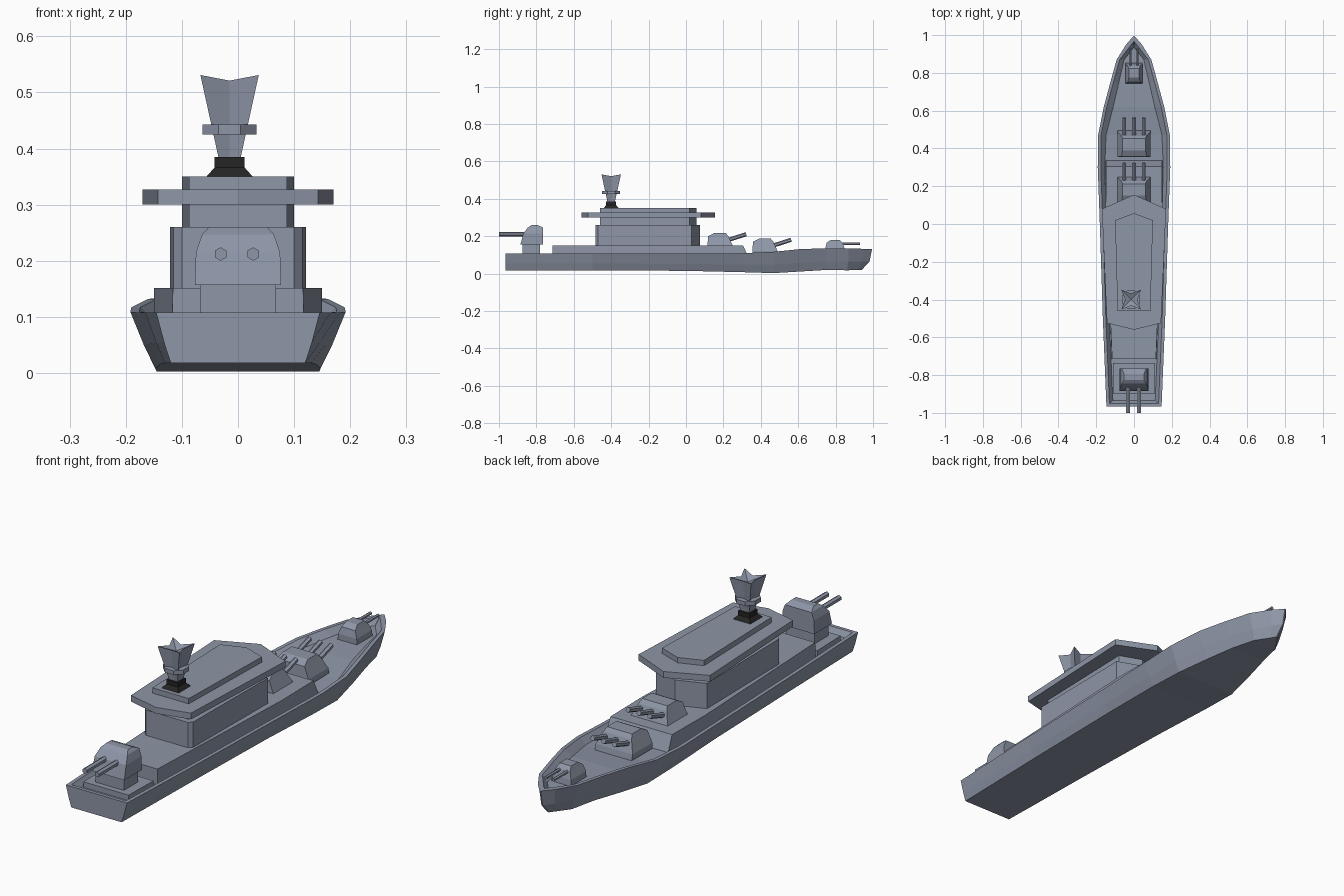
import bpy, bmesh, math
from mathutils import Vector

if "Cube" in bpy.data.objects:
    bpy.data.objects.remove(bpy.data.objects["Cube"])


def material(name, rgb):
    m = bpy.data.materials.new(name)
    m.diffuse_color = (*rgb, 1)
    m.use_nodes = True
    m.node_tree.nodes["Principled BSDF"].inputs["Base Color"].default_value = m.diffuse_color
    return m


GREY = material("naval grey", (0.27, 0.305, 0.385))
BLACK = material("black", (0.018, 0.018, 0.018))


def finish(name, bm, mat):
    bmesh.ops.recalc_face_normals(bm, faces=bm.faces)
    me = bpy.data.meshes.new(name)
    bm.to_mesh(me)
    bm.free()
    me.materials.append(mat)
    ob = bpy.data.objects.new(name, me)
    bpy.context.collection.objects.link(ob)
    return ob


def loft(name, rings, mat=GREY, cap_point=None):
    """Skin equal-length rings; close the ends flat or to a cap point."""
    bm = bmesh.new()
    vs = [[bm.verts.new(p) for p in r] for r in rings]
    n = len(vs[0])
    for a, b in zip(vs, vs[1:]):
        for i in range(n):
            j = (i + 1) % n
            bm.faces.new((a[i], a[j], b[j], b[i]))
    bm.faces.new(vs[0])
    if cap_point:
        c = bm.verts.new(cap_point)
        for i in range(n):
            bm.faces.new((vs[-1][i], vs[-1][(i + 1) % n], c))
    else:
        bm.faces.new(vs[-1])
    return finish(name, bm, mat)


def outline(half, z):
    """Mirror a stern-to-bow list of (half width, y) into a closed ring."""
    right = [(x, y, z) for x, y in half]
    left = [(-x, y, z) for x, y in reversed(half) if x > 0]
    return right + left


def prism(name, half, z0, z1):
    return loft(name, [outline(half, z0), outline(half, z1)])


def housing(name, levels):
    """Gun house from levels of (z, back y, front y, half width)."""
    return loft(name, [outline([(w, a), (w, b)], z) for z, a, b, w in levels])


def barrels(name, xs, start, end, r):
    for k, x in enumerate(xs):
        a, b = Vector((x, *start)), Vector((x, *end))
        up = (b - a).normalized().cross(Vector((1, 0, 0)))
        rings = [[c + r * (math.sin(t) * Vector((1, 0, 0)) + math.cos(t) * up)
                  for t in (i * math.pi / 3 for i in range(6))] for c in (a, b)]
        loft(f"{name}_{k + 1}", rings)


# Hull with raised bulwark: y, top half width, top z, bottom half width,
# bottom z, deck inset, bow rake, inner y offset
stations = [
    (-.965, .146, .108, .12, .018, .034, 0, .015),
    (-.5, .165, .108, .13, .018, .034, 0, 0),
    (0, .181, .108, .14, .015, .035, 0, 0),
    (.3, .192, .109, .147, .008, .037, 0, 0),
    (.47, .19, .117, .145, .003, .042, 0, 0),
    (.62, .16, .132, .115, .012, .05, 0, 0),
    (.75, .125, .135, .085, .02, .045, 0, 0),
    (.87, .092, .134, .058, .018, .04, .01, 0),
    (.95, .042, .133, .02, .019, .03, .035, -.015),
    (.995, .003, .133, .003, .02, .002, .055, -.03),
]
bm = bmesh.new()
rows = []
for y, tw, tz, bw, bz, inset, rake, off in stations:
    half = [(bw, y - rake, bz),
            (bw + .45 * (tw - bw), y - .25 * rake, bz + .4 * (tz - bz)),
            (tw, y, tz),
            (max(tw - .016, .002), y + off, tz),
            (max(tw - inset, .001), y + 2 * off, tz - .025)]
    rows.append(([bm.verts.new(p) for p in half],
                 [bm.verts.new((-p[0], p[1], p[2])) for p in half]))
for (ra, la), (rb, lb) in zip(rows, rows[1:]):
    a, b = ra + la[::-1], rb + lb[::-1]
    for i in range(10):
        j = (i + 1) % 10
        bm.faces.new((a[i], a[j], b[j], b[i]))
for r, l in (rows[0], rows[-1]):
    for k in range(4):
        bm.faces.new((r[k], r[k + 1], l[k + 1], l[k]))
finish("hull", bm, GREY)

# Long raised deck with a sloping forward edge
loft("raised_deck", [
    outline([(.118, -.715), (.15, .08), (.15, .34)], .075),
    outline([(.116, -.715), (.15, .08), (.147, .305)], .151)])

# Superstructure tiers and overhanging roof slab
prism("lower_cabin", [(.1, -.485), (.115, -.47), (.121, .03), (0, .075)], .145, .26)
prism("upper_cabin", [(.087, -.46), (.1, .02), (0, .057)], .255, .35)
prism("roof_slab", [(0, -.56), (.143, -.525), (.17, .08), (0, .155)], .3, .327)

# Stern turret on its platform
prism("stern_platform", [(.108, -.9), (.112, -.735)], .075, .107)
prism("stern_pedestal", [(.068, -.875), (.068, -.78)], .1, .16)
housing("stern_turret", [(.157, -.885, -.765, .077), (.215, -.87, -.765, .075),
                         (.247, -.845, -.765, .064), (.26, -.825, -.795, .052)])
barrels("stern_gun", (-.031, .027), (-.84, .212), (-1, .212), .012)

# Two triple turrets before the bridge
for name, dy, dz in (("upper", 0, 0), ("lower", .24, -.03)):
    housing(f"{name}_turret", [(.125 + dz, .115 + dy, .255 + dy, .088),
                               (.15 + dz, .115 + dy, .25 + dy, .088),
                               (.2 + dz, .118 + dy, .227 + dy, .067),
                               (.217 + dz, .15 + dy, .213 + dy, .06)])
    barrels(f"{name}_turret_gun", (-.052, 0, .052),
            (.2 + dy, .172 + dz), (.322 + dy, .211 + dz), .011)

# Small twin bow turret
housing("bow_turret", [(.1, .745, .853, .046), (.135, .745, .848, .045),
                       (.165, .752, .838, .033), (.181, .775, .822, .027)])
barrels("bow_gun", (-.018, .018), (.81, .16), (.93, .16), .007)

# Mast: black foot, flared column, collar and four-pointed star head
MX, MY = -.015, -.4


def square(h, z):
    return [(MX + sx * h, MY + sy * h, z)
            for sx, sy in ((1, 1), (-1, 1), (-1, -1), (1, -1))]


def star(h, notch, z, z_notch):
    ring = []
    for i in range(4):
        t = math.radians(45 + 90 * i)
        u = t + math.pi / 4
        ring.append((MX + 1.414 * h * math.cos(t), MY + 1.414 * h * math.sin(t), z))
        ring.append((MX + notch * math.cos(u), MY + notch * math.sin(u), z_notch))
    return ring


loft("mast_foot", [square(.042, .349), square(.027, .366), square(.027, .385)], BLACK)
loft("mast_column", [square(.018, .38), square(.022, .43)])
loft("mast_collar", [[(MX + .052 * math.cos(t), MY + .052 * math.sin(t), z)
                      for t in (math.radians(22.5 + 45 * i) for i in range(8))]
                     for z in (.425, .443)])
loft("mast_star_head", [star(.02, .02, .385, .385), star(.052, .032, .531, .521)],
     cap_point=(MX, MY, .505))
